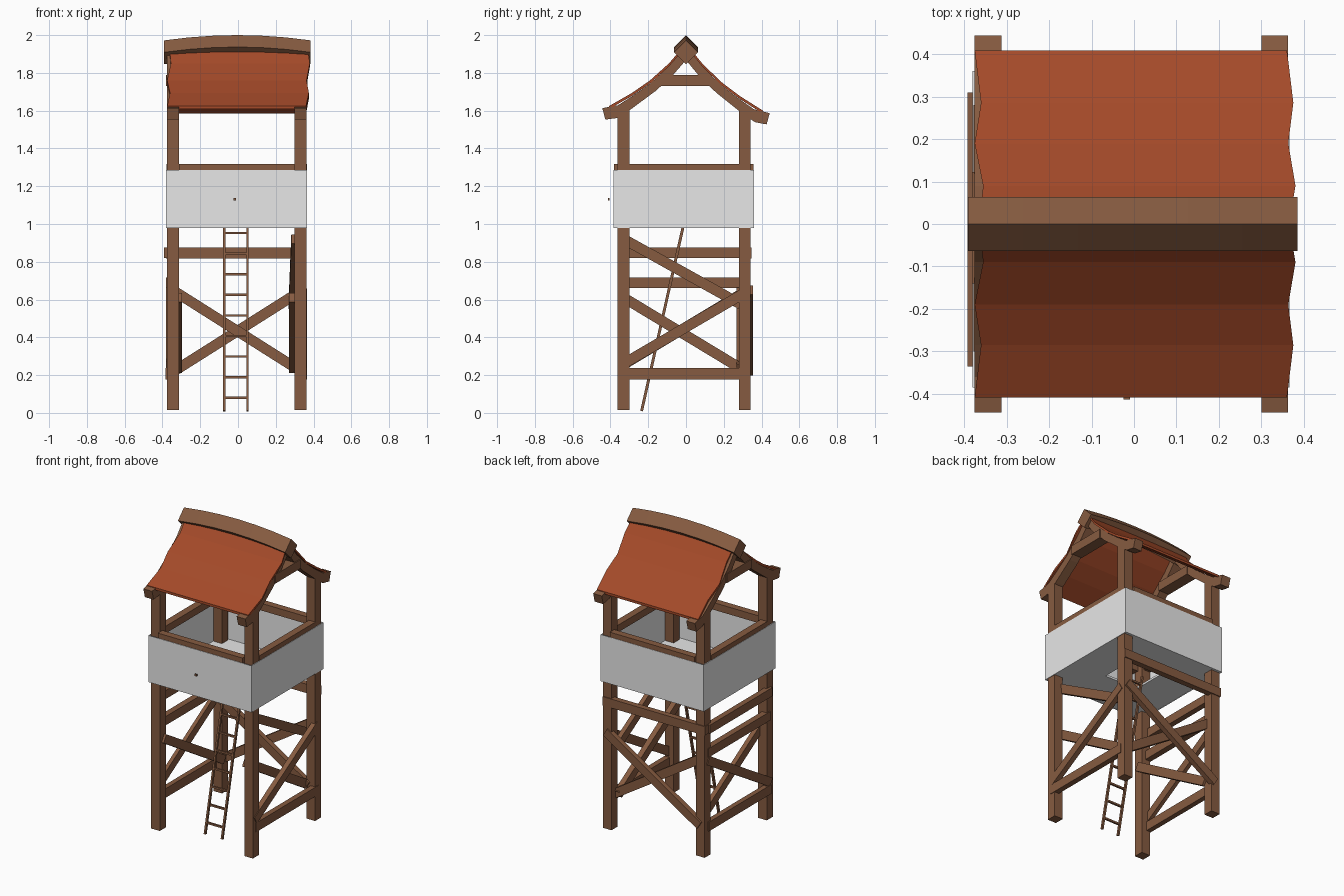
import bpy, bmesh
from mathutils import Vector

if "Cube" in bpy.data.objects:
    bpy.data.objects.remove(bpy.data.objects["Cube"])


def material(name, rgb):
    m = bpy.data.materials.new(name)
    m.diffuse_color = (*rgb, 1)
    m.use_nodes = True
    m.node_tree.nodes["Principled BSDF"].inputs["Base Color"].default_value = m.diffuse_color
    return m


WOOD = material("brown wood", (0.24, 0.105, 0.052))
ROOF = material("red roof", (0.37, 0.068, 0.022))
WHITE = material("pale boards", (0.8, 0.8, 0.8))


def finish(name, bm, mat):
    bmesh.ops.recalc_face_normals(bm, faces=bm.faces)
    me = bpy.data.meshes.new(name)
    bm.to_mesh(me)
    bm.free()
    me.materials.append(mat)
    ob = bpy.data.objects.new(name, me)
    bpy.context.collection.objects.link(ob)
    return ob


def loft(name, rings, mat):
    """Closed solid through a row of equal rings."""
    bm = bmesh.new()
    rows = [[bm.verts.new(p) for p in r] for r in rings]
    n = len(rows[0])
    for a, b in zip(rows, rows[1:]):
        for i in range(n):
            j = (i + 1) % n
            bm.faces.new((a[i], a[j], b[j], b[i]))
    bm.faces.new(rows[0])
    bm.faces.new(rows[-1])
    return finish(name, bm, mat)


def box(name, x0, x1, y0, y1, z0, z1, mat=WOOD):
    ring = lambda z: [(x0, y0, z), (x1, y0, z), (x1, y1, z), (x0, y1, z)]
    return loft(name, [ring(z0), ring(z1)], mat)


def bar(name, p, q, thick, depth, normal):
    """Plank from p to q; depth is measured along normal."""
    p, q, n = Vector(p), Vector(q), Vector(normal).normalized()
    s = (q - p).normalized().cross(n).normalized()
    n = s.cross((q - p).normalized())
    ring = lambda c: [c + s * a * thick / 2 + n * b * depth / 2
                      for a, b in ((-1, -1), (1, -1), (1, 1), (-1, 1))]
    return loft(name, [ring(p), ring(q)], WOOD)


# corner posts
XS = {"left": (-0.375, -0.312), "right": (0.30, 0.362)}
YS = {"front": (-0.363, -0.30), "back": (0.28, 0.342)}
for xn, (x0, x1) in XS.items():
    for yn, (y0, y1) in YS.items():
        box(f"{yn}_{xn}_post", x0, x1, y0, y1, 0.015, 1.61)

# lookout box: thin walls and a floor with a hatch
X0, X1, Y0, Y1, T = -0.38, 0.366, -0.385, 0.36, 0.005
box("front_wall", X0, X1, Y0, Y0 + T, 0.98, 1.285, WHITE)
box("back_wall", X0, X1, Y1 - T, Y1, 0.98, 1.285, WHITE)
box("left_wall", X0, X0 + T, Y0, Y1, 0.98, 1.285, WHITE)
box("right_wall", X1 - T, X1, Y0, Y1, 0.98, 1.285, WHITE)
H = 0.12
box("floor_left", X0, -H, Y0, Y1, 0.981, 0.995, WHITE)
box("floor_right", H, X1, Y0, Y1, 0.981, 0.995, WHITE)
box("floor_front", -H, H, Y0, -H, 0.981, 0.995, WHITE)
box("floor_back", -H, H, H, Y1, 0.981, 0.995, WHITE)
box("peg", -0.025, -0.01, -0.413, -0.406, 1.125, 1.138)

# hand rails between the posts
box("front_rail", -0.312, 0.30, -0.382, -0.335, 1.27, 1.317)
box("back_rail", -0.312, 0.30, 0.312, 0.358, 1.27, 1.317)
box("left_rail", -0.378, -0.33, -0.30, 0.28, 1.27, 1.317)
box("right_rail", 0.317, 0.364, -0.30, 0.28, 1.27, 1.317)

# horizontal beams
box("back_beam", -0.38, 0.36, 0.31, 0.348, 0.818, 0.876)
box("left_top_beam", -0.392, -0.355, -0.335, 0.31, 0.82, 0.876)
box("left_middle_beam", -0.38, -0.34, -0.33, 0.31, 0.66, 0.718)
box("left_bottom_beam", -0.383, -0.35, -0.335, 0.31, 0.178, 0.238)
box("right_bottom_beam", 0.33, 0.366, -0.335, 0.312, 0.178, 0.238)

# diagonal braces
XN, YN = (1, 0, 0), (0, 1, 0)
bar("back_outer_brace", (0.34, 0.337, 0.65), (-0.34, 0.337, 0.22), 0.055, 0.033, YN)
bar("back_inner_brace", (-0.33, 0.283, 0.64), (0.31, 0.283, 0.235), 0.055, 0.033, YN)
bar("right_outer_brace", (0.35, -0.34, 0.255), (0.35, 0.31, 0.635), 0.055, 0.033, XN)
bar("right_lower_brace", (0.288, -0.33, 0.61), (0.288, 0.29, 0.235), 0.055, 0.035, XN)
bar("right_upper_brace", (0.297, -0.33, 0.92), (0.283, 0.29, 0.575), 0.055, 0.03, XN)
bar("left_outer_brace", (-0.368, -0.34, 0.25), (-0.368, 0.31, 0.64), 0.055, 0.025, XN)
bar("left_inner_brace", (-0.312, -0.33, 0.61), (-0.312, 0.29, 0.235), 0.055, 0.03, XN)

# ladder
for nm, x in (("left", -0.073), ("right", 0.05)):
    bar(f"ladder_{nm}_rail", (x, -0.235, 0.01), (x, -0.012, 1.0), 0.012, 0.015, (0, 1, 0))
for i in range(9):
    z = 0.08 + i * 0.109
    y = -0.235 + (z - 0.01) * 0.2253
    box(f"ladder_rung_{i + 1}", -0.073, 0.05, y - 0.006, y + 0.006, z - 0.006, z + 0.006)

# curved rafters and collar ties at each gable
OUTLINE = [(0, 1.945), (0.09, 1.832), (0.19, 1.738), (0.285, 1.668), (0.36, 1.618), (0.443, 1.60),
           (0.427, 1.54), (0.365, 1.55), (0.29, 1.60), (0.16, 1.70), (0.07, 1.785), (0, 1.868)]
for xn, (x0, x1) in XS.items():
    for nm, s in (("front", -1), ("back", 1)):
        drop = lambda y: -0.03 * s * y
        loft(f"{xn}_{nm}_rafter",
             [[(x, s * y, z + drop(y)) for y, z in OUTLINE] for x in (x0, x1)], WOOD)
    box(f"{xn}_collar_tie", x0 - 0.006, x1 + 0.006, -0.14, 0.122, 1.73, 1.788)

# roof sheets: sagging profile with wavy ends (y, z, left x, right x)
PROFILE = [(0, 1.955, -0.365, 0.365), (0.09, 1.848, -0.355, 0.38), (0.19, 1.755, -0.375, 0.363),
           (0.285, 1.686, -0.36, 0.375), (0.408, 1.612, -0.375, 0.36)]
for nm, s in (("front", -1), ("back", 1)):
    rings = []
    for y, z, xl, xr in PROFILE:
        z -= 0.03 * s * y
        rings.append([(xl, s * y, z), (xr, s * y, z),
                      (xr, s * y, z - 0.016), (xl, s * y, z - 0.016)])
    loft(f"{nm}_roof", rings, ROOF)

# arched ridge beam, a square on its corner
rings = []
for i in range(7):
    t = i / 3 - 1
    c, r = 1.937 - 0.028 * t * t, 0.063
    x = -0.003 + 0.388 * t
    rings.append([(x, 0, c + r), (x, r, c), (x, 0, c - r), (x, -r, c)])
loft("ridge_beam", rings, WOOD)
